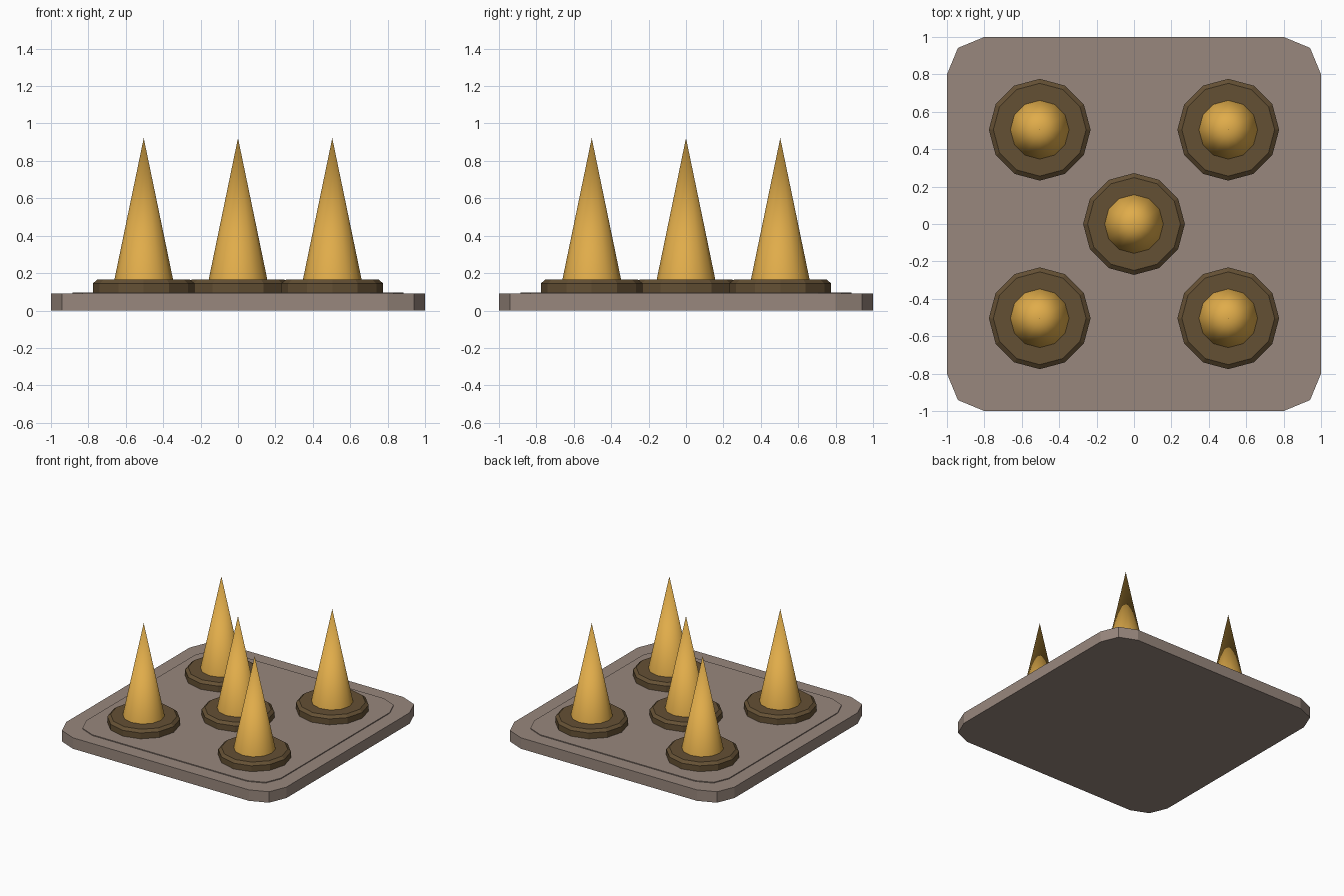
import bpy, bmesh, math

if "Cube" in bpy.data.objects:
    bpy.data.objects.remove(bpy.data.objects["Cube"])


def material(name, rgb):
    m = bpy.data.materials.new(name)
    lin = [((c / 255 + 0.055) / 1.055) ** 2.4 for c in rgb]
    m.diffuse_color = (*lin, 1)
    m.use_nodes = True
    m.node_tree.nodes["Principled BSDF"].inputs["Base Color"].default_value = m.diffuse_color
    return m


STONE = material("grey_brown_stone", (152, 135, 125))
DARK = material("dark_brown", (100, 80, 52))
GOLD = material("gold", (224, 172, 74))


def loft(name, rings, mat, loc=(0, 0, 0), tip=None):
    """Solid through a stack of rings, closed by a flat cap or a tip."""
    bm = bmesh.new()
    loops = [[bm.verts.new(p) for p in ring] for ring in rings]
    n = len(loops[0])
    for a, b in zip(loops, loops[1:]):
        for i in range(n):
            bm.faces.new((a[i], a[(i + 1) % n], b[(i + 1) % n], b[i]))
    bm.faces.new(loops[0][::-1])
    if tip is None:
        bm.faces.new(loops[-1])
    else:
        t = bm.verts.new((0, 0, tip))
        for i in range(n):
            bm.faces.new((loops[-1][i], loops[-1][(i + 1) % n], t))
    me = bpy.data.meshes.new(name)
    bm.to_mesh(me)
    bm.free()
    me.materials.append(mat)
    ob = bpy.data.objects.new(name, me)
    ob.location = loc
    bpy.context.collection.objects.link(ob)
    return ob


def circle(r, z, n=12):
    return [(r * math.cos(math.tau * i / n), r * math.sin(math.tau * i / n), z)
            for i in range(n)]


def rounded_square(half, z, r):
    pts = []
    for q in range(4):
        sx, sy = ((1, 1), (-1, 1), (-1, -1), (1, -1))[q]
        for k in range(3):
            a = math.pi / 2 * q + math.pi / 4 * k
            pts.append((sx * (half - r) + r * math.cos(a),
                        sy * (half - r) + r * math.sin(a), z))
    return pts


# Base slab and thin raised panel on it
loft("base_plate", [rounded_square(1, 0, 0.2), rounded_square(1, 0.09, 0.2)], STONE)
loft("raised_panel", [rounded_square(0.885, 0.085, 0.18),
                      rounded_square(0.885, 0.097, 0.18)], STONE)

# Five spikes, each in a chamfered collar
D = 0.504
for i, (x, y) in enumerate([(0, 0), (D, D), (-D, D), (-D, -D), (D, -D)]):
    loft(f"collar_{i + 1}", [circle(0.272, 0.09), circle(0.272, 0.145),
                             circle(0.248, 0.165)], DARK, (x, y, 0))
    spike = loft(f"spike_{i + 1}", [circle(0.162, 0.14)], GOLD, (x, y, 0), tip=0.922)
    for f in spike.data.polygons:
        f.use_smooth = len(f.vertices) == 3
